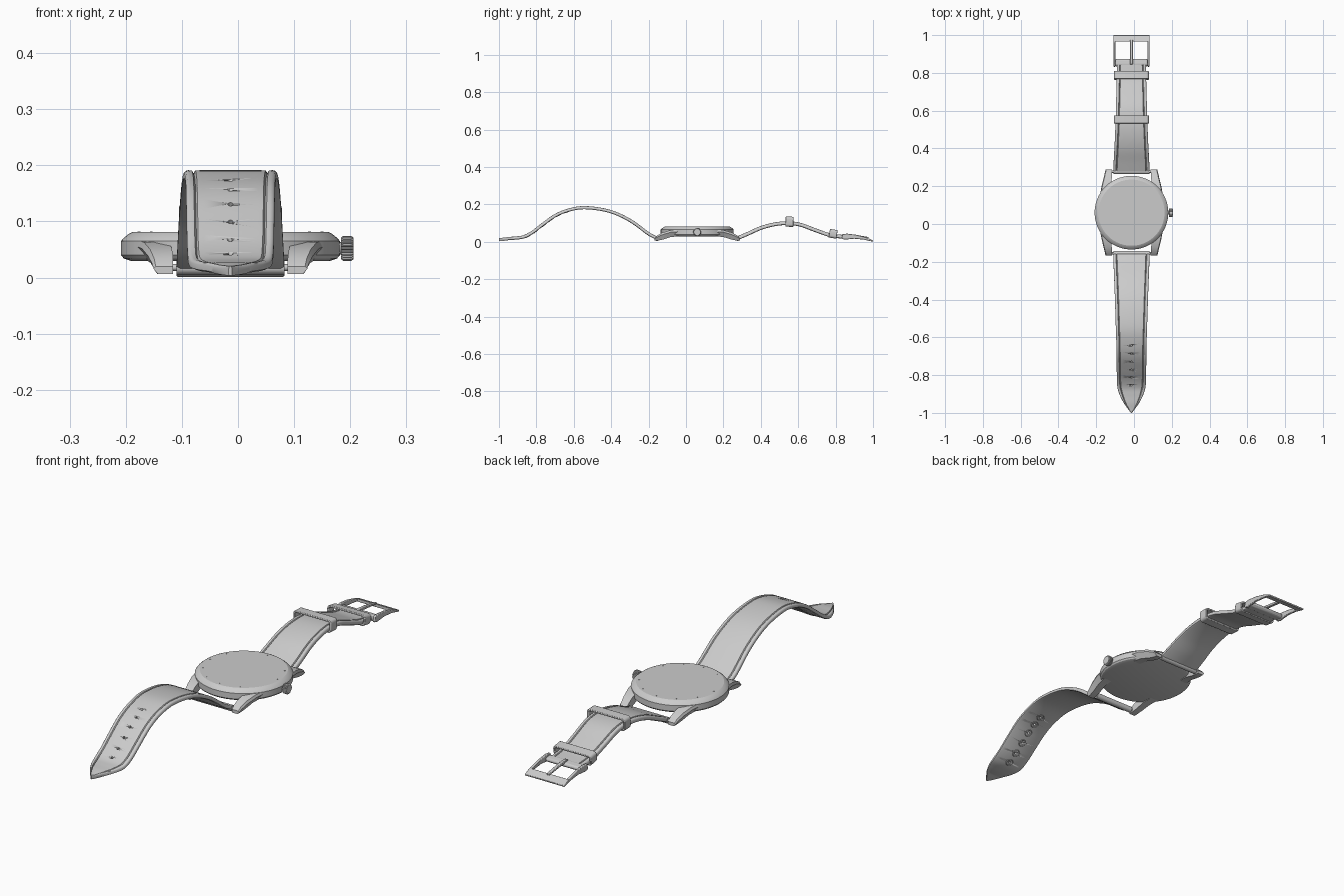
import bpy, bmesh, math
from mathutils import Vector, Matrix

if "Cube" in bpy.data.objects:
    bpy.data.objects.remove(bpy.data.objects["Cube"])

CX, CY = -0.0135, 0.06      # case centre


def finish(name, bm, angle=35, bevel=0):
    bmesh.ops.recalc_face_normals(bm, faces=bm.faces)
    me = bpy.data.meshes.new(name)
    bm.to_mesh(me)
    bm.free()
    ob = bpy.data.objects.new(name, me)
    bpy.context.collection.objects.link(ob)
    bpy.ops.object.select_all(action='DESELECT')
    ob.select_set(True)
    bpy.context.view_layer.objects.active = ob
    bpy.ops.object.shade_smooth_by_angle(angle=math.radians(angle))
    if bevel:
        m = ob.modifiers.new("bevel", 'BEVEL')
        m.width, m.segments, m.limit_method = bevel, 2, 'ANGLE'
    return ob


def loft(bm, rings, closed=False):
    """Join equal rings of points with quads; cap the ends unless closed."""
    vs = [[bm.verts.new(p) for p in r] for r in rings]
    n = len(vs[0])
    for a, b in zip(vs, vs[1:] + ([vs[0]] if closed else [])):
        for i in range(n):
            j = (i + 1) % n
            bm.faces.new((a[i], a[j], b[j], b[i]))
    if not closed:
        bm.faces.new(vs[0])
        bm.faces.new(vs[-1])


def prism(name, yz, x0, x1, bevel=0.003):
    bm = bmesh.new()
    loft(bm, [[(x, y, z) for y, z in yz] for x in (x0, x1)])
    return finish(name, bm, 35, bevel)


def rod(name, y, z, r, x0, x1, segs=20):
    yz = [(y + r * math.cos(2 * math.pi * i / segs), z + r * math.sin(2 * math.pi * i / segs)) for i in range(segs)]
    return prism(name, yz, x0, x1, 0)


def spline(pts, steps=6):
    P = [Vector(p) for p in pts]
    P = [2 * P[0] - P[1]] + P + [2 * P[-1] - P[-2]]
    out = []
    for a, b, c, d in zip(P, P[1:], P[2:], P[3:]):
        for k in range(steps):
            t = k / steps
            out.append(0.5 * (2 * b + (c - a) * t + (2 * a - 5 * b + 4 * c - d) * t * t + (3 * b - a - 3 * c + d) * t ** 3))
    return out + [P[-2]]


def tilt(path, i):
    d = path[min(i + 1, len(path) - 1)] - path[max(i - 1, 0)]
    return math.atan(d.y / d.x)


def frame(path, y):
    """Matrix sitting on the strap at y, its z axis along the strap normal."""
    i = min(range(len(path)), key=lambda k: abs(path[k].x - y))
    d = path[i]
    a = tilt(path, i)
    z = d.y + (y - d.x) * math.tan(a)
    return Matrix.Translation((CX, y, z)) @ Matrix.Rotation(a, 4, 'X')


def strap(name, path, t):
    """Padded band with a stitched groove; path holds (y, z, half width)."""
    half = [(0, -.35), (0, .2), (.003, .42), (.008, .5), (.014, .45), (.017, .15), (.02, .45), (.03, .5)]
    bm, rings = bmesh.new(), []
    for i, p in enumerate(path):
        a, w = tilt(path, i), max(p.z, .002)
        s = min(1, w / .07)
        sec = [(-w + e * s, v * t) for e, v in half] + [(w - e * s, v * t) for e, v in reversed(half)]
        sec += [(w - .006 * s, -.5 * t), (-w + .006 * s, -.5 * t)]
        rings.append([(CX + u, p.x - v * math.sin(a), p.y + v * math.cos(a)) for u, v in sec])
    loft(bm, rings)
    return finish(name, bm, 40)


# Case: turned body with bezel, flat crystal and back
profile = [(.178, .03), (.19, .034), (.195, .04), (.195, .065), (.191, .07), (.181, .078), (.175, .081)]
bm = bmesh.new()
N = 96
loft(bm, [[(CX + r * math.cos(2 * math.pi * i / N), CY + r * math.sin(2 * math.pi * i / N), z)
           for i in range(N)] for r, z in profile])
finish("watch_case", bm, 25)

# Tiny hour dots round the dial
bm = bmesh.new()
for k in range(12):
    a = k * math.pi / 6
    bmesh.ops.create_cone(bm, cap_ends=True, segments=8, radius1=.0025, radius2=.0025, depth=.002,
                          matrix=Matrix.Translation((CX + .163 * math.cos(a), CY + .163 * math.sin(a), .0812)))
finish("hour_dots", bm)

# Four lugs, mirrored: (distance, inner x, lower outer x, upper outer x, bottom z, top z)
sections = [(.085, .112, .15, .168, .031, .066), (.14, .108, .142, .158, .026, .063),
            (.185, .104, .134, .147, .012, .05), (.215, .102, .13, .14, .006, .034), (.228, .102, .129, .137, .006, .02)]
for sx in (-1, 1):
    for sy in (-1, 1):
        bm = bmesh.new()
        loft(bm, [[(CX + sx * x, CY + sy * d, z) for x, z in ((xi, zb), (xl, zb), (xo, zt * .7 + zb * .3), (xo - .004, zt), (xi, zt))]
                  for d, xi, xl, xo, zb, zt in sections])
        finish("lug", bm, 30)

# Crown with fluted rim, and its stem
bm = bmesh.new()
rings = []
for x, s in ((.184, .88), (.187, 1), (.202, 1), (.206, .88)):
    rings.append([(x, CY + r * s * math.cos(a), .052 + r * s * math.sin(a))
                  for r, a in ((.022 if i % 4 < 2 else .0195, i * math.pi / 48) for i in range(96))])
loft(bm, rings)
finish("crown", bm, 30)
rod("crown_stem", CY, .052, .011, .17, .19)

# Spring bars and the rolled strap ends around them
for y in (-.155, .277):
    rod("spring_bar", y, .018, .006, CX - .11, CX + .11)
    rod("strap_end_roll", y, .018, .013, CX - .096, CX + .096)

# Long strap with pointed tip
long_path = spline([(-.155, .02, .096), (-.2, .043, .095), (-.3, .115, .091), (-.41, .164, .087), (-.54, .183, .083),
                    (-.63, .169, .08), (-.7, .14, .079), (-.77, .09, .078), (-.82, .052, .077), (-.865, .028, .074),
                    (-.905, .021, .062), (-.945, .018, .042), (-.975, .014, .021), (-.999, .012, .003)])
long_strap = strap("long_strap", long_path, .017)

# Buckle holes with stitched rings on the underside
cut, ringbm = bmesh.new(), bmesh.new()
for k in range(6):
    m = frame(long_path, -.642 - .0415 * k)
    bmesh.ops.create_cone(cut, cap_ends=True, segments=16, radius1=.005, radius2=.005, depth=.06, matrix=m)
    rings = []
    for i in range(24):
        a = i * math.pi / 12
        rings.append([m @ Vector(((.015 + .0015 * c) * math.cos(a), (.015 + .0015 * c) * math.sin(a), -.0085 + .0015 * s))
                      for c, s in ((1, 0), (0, 1), (-1, 0), (0, -1))])
    loft(ringbm, rings, True)
finish("hole_rings", ringbm)
cutter = finish("hole_cutter", cut)
cutter.hide_render = True
cutter.hide_set(True)
mod = long_strap.modifiers.new("holes", 'BOOLEAN')
mod.operation, mod.solver, mod.object = 'DIFFERENCE', 'EXACT', cutter

# Short strap
short_path = spline([(.277, .02, .096), (.33, .043, .094), (.4, .074, .09), (.47, .093, .087), (.54, .1, .084),
                     (.61, .092, .082), (.69, .063, .08), (.77, .036, .078), (.85, .026, .077)])
strap("short_strap", short_path, .02)

# Two keeper loops: rounded rectangular sleeves around the short strap
for name, y, lift, h in (("free_keeper", .553, .008, .027), ("fixed_keeper", .785, .01, .023)):
    m = frame(short_path, y)

    def outline(w, hh, v, r):
        pts = []
        for q, (sx, sz) in enumerate(((1, 1), (-1, 1), (-1, -1), (1, -1))):
            for k in range(5):
                a = (q + k / 4) * math.pi / 2
                pts.append(m @ Vector((sx * (w - r) + r * math.cos(a), v, lift + sz * (hh - r) + r * math.sin(a))))
        return pts
    bm = bmesh.new()
    loft(bm, [outline(.092, h, -.021, .013), outline(.092, h, .021, .013),
              outline(.084, h - .008, .021, .007), outline(.084, h - .008, -.021, .007)], True)
    finish(name, bm, 35, .002)

# Buckle: curved side arms, front bar, rear bar and tongue
arm = [(.832, .016), (.85, .012), (.9, .017), (.95, .012), (.998, .001), (1.0, .008), (.96, .025), (.91, .038), (.86, .044), (.835, .041)]
for x in (CX - .095, CX + .084):
    prism("buckle_arm", arm, x, x + .011)
prism("buckle_front_bar", [(.966, .009), (.998, .001), (1.0, .008), (.966, .023)], CX - .096, CX + .096, .002)
prism("strap_fold_on_buckle", [(.836, .016), (.866, .015), (.875, .024), (.87, .034), (.845, .038), (.834, .03)], CX - .084, CX + .084, .004)
prism("buckle_tongue", [(.845, .032), (.9, .028), (.975, .019), (.975, .026), (.9, .039), (.86, .043), (.845, .041)], CX - .007, CX + .007, .002)
